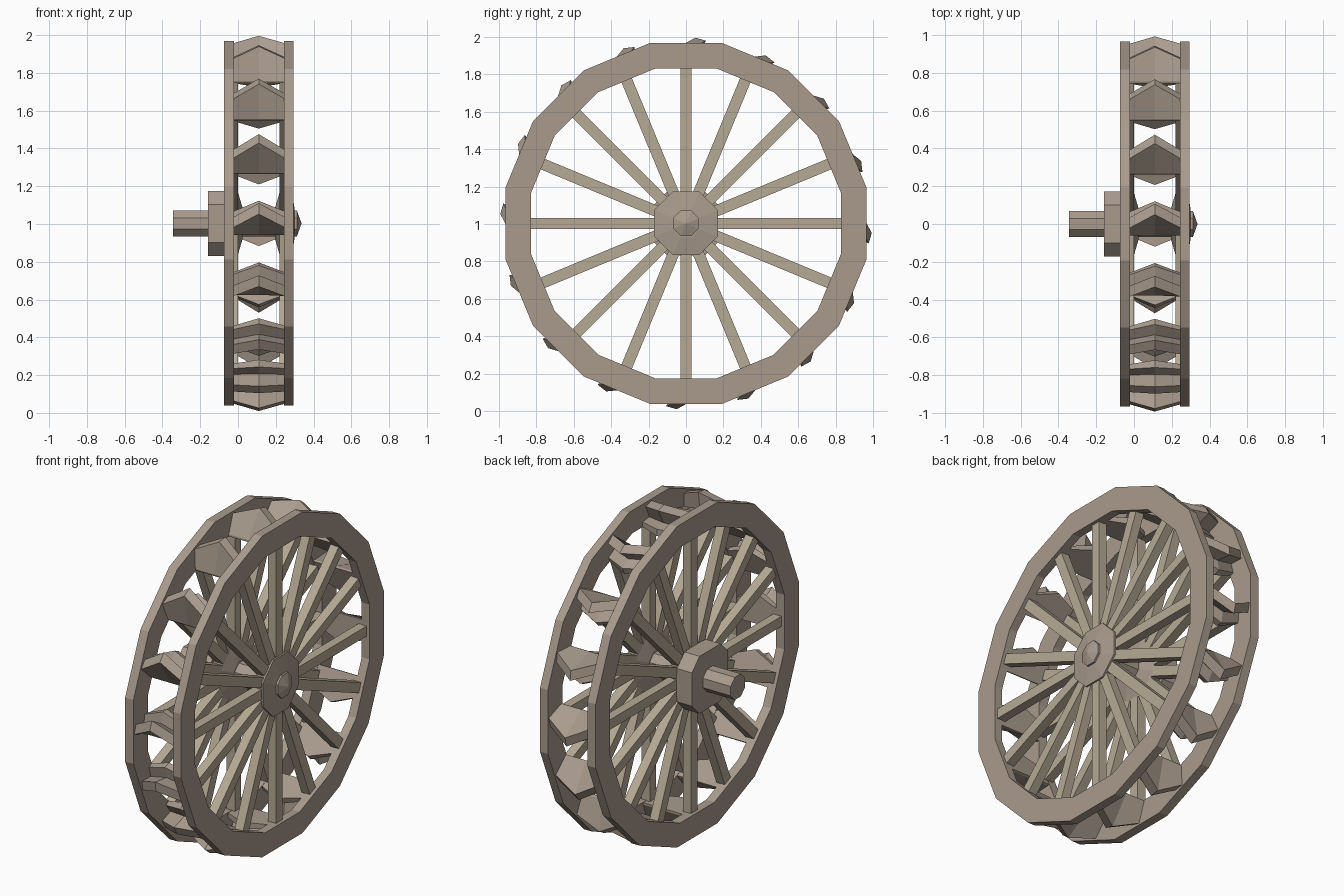
import bpy, bmesh, math

if "Cube" in bpy.data.objects:
    bpy.data.objects.remove(bpy.data.objects["Cube"])

N = 16          # rim sides, spokes per side, paddles
CX = 0.11       # mid-plane of the wheel
CZ = 1.003      # axle height


def material(name, rgb):
    m = bpy.data.materials.new(name)
    m.diffuse_color = (*rgb, 1)
    m.use_nodes = True
    m.node_tree.nodes["Principled BSDF"].inputs["Base Color"].default_value = m.diffuse_color
    return m


WOOD = material("wood", (0.40, 0.33, 0.27))
LIGHT = material("light_wood", (0.47, 0.40, 0.30))


def finish(bm, name, mat):
    bmesh.ops.recalc_face_normals(bm, faces=bm.faces)
    me = bpy.data.meshes.new(name)
    bm.to_mesh(me)
    bm.free()
    me.materials.append(mat)
    ob = bpy.data.objects.new(name, me)
    ob.location.z = CZ
    bpy.context.collection.objects.link(ob)
    return ob


def polar(a, r, t=0):
    """Point at radius r on direction a (clockwise from up), offset t along the tangent."""
    s, c = math.sin(a), math.cos(a)
    return r * s + t * c, r * c - t * s


def ngon(n, apothem):
    r = apothem / math.cos(math.pi / n)
    return [polar((i + 0.5) * 2 * math.pi / n, r) for i in range(n)]


def loft(bm, rings, closed=False):
    """Skin a list of (x, [(y, z), ...]) rings; cap the ends unless closed."""
    vs = [[bm.verts.new((x, *p)) for p in pts] for x, pts in rings]
    n = len(vs[0])
    pairs = list(zip(vs, vs[1:])) + ([(vs[-1], vs[0])] if closed else [])
    for a, b in pairs:
        for i in range(n):
            j = (i + 1) % n
            bm.faces.new((a[i], a[j], b[j], b[i]))
    if not closed:
        bm.faces.new(vs[0])
        bm.faces.new(vs[-1])


# Two flat rims
for side, x0, x1 in (("left", -0.075, -0.02), ("right", 0.243, 0.295)):
    bm = bmesh.new()
    outer, inner = ngon(N, 0.965), ngon(N, 0.828)
    loft(bm, [(x0, outer), (x1, outer), (x1, inner), (x0, inner)], closed=True)
    finish(bm, side + "_rim", WOOD)

# Spokes
for side, x0, x1 in (("left", -0.055, 0.0), ("right", 0.22, 0.275)):
    bm = bmesh.new()
    for i in range(N):
        a = i * 2 * math.pi / N
        sec = [polar(a, r, t) for r, t in
               ((0.1, -0.03), (0.1, 0.03), (0.835, 0.03), (0.835, -0.03))]
        loft(bm, [(x0, sec), (x1, sec)])
    finish(bm, side + "_spokes", LIGHT)

# Chevron paddles: L-shaped section (tangent, radius), pushed forward at mid-width
SIDE = [(-0.06, 0.83), (-0.06, 0.842), (-0.02, 0.955), (0.035, 0.94),
        (0.0, 0.865), (0.065, 0.858), (0.065, 0.83)]
MID = [(-0.06, 0.83), (-0.06, 0.842), (0.05, 0.993), (0.107, 0.977),
       (0.055, 0.885), (0.12, 0.872), (0.12, 0.83)]
bm = bmesh.new()
for i in range(N):
    a = i * 2 * math.pi / N
    loft(bm, [(x, [polar(a, r, t) for t, r in sec]) for x, sec in
              ((-0.022, SIDE), (CX, MID), (0.245, SIDE))])
finish(bm, "paddles", WOOD)

# Octagonal hubs with tapered faces
for side, s in (("left", -1), ("right", 1)):
    bm = bmesh.new()
    loft(bm, [(CX + s * d, ngon(8, r)) for d, r in
              ((0.085, 0.08), (0.112, 0.17), (0.175, 0.17), (0.19, 0.075))])
    finish(bm, side + "_hub", WOOD)

# Chamfered square block on the drive side
h, c = 0.172, 0.1
block = [(-h, -c), (-c, -h), (c, -h), (h, -c), (h, c), (c, h), (-c, h), (-h, c)]
bm = bmesh.new()
loft(bm, [(-0.16, block), (-0.06, block)])
finish(bm, "hub_block", WOOD)

# Axle with a pointed end
bm = bmesh.new()
loft(bm, [(x, ngon(8, r)) for x, r in
          ((-0.345, 0.068), (0.312, 0.068), (0.335, 0.004))])
finish(bm, "axle", WOOD)
